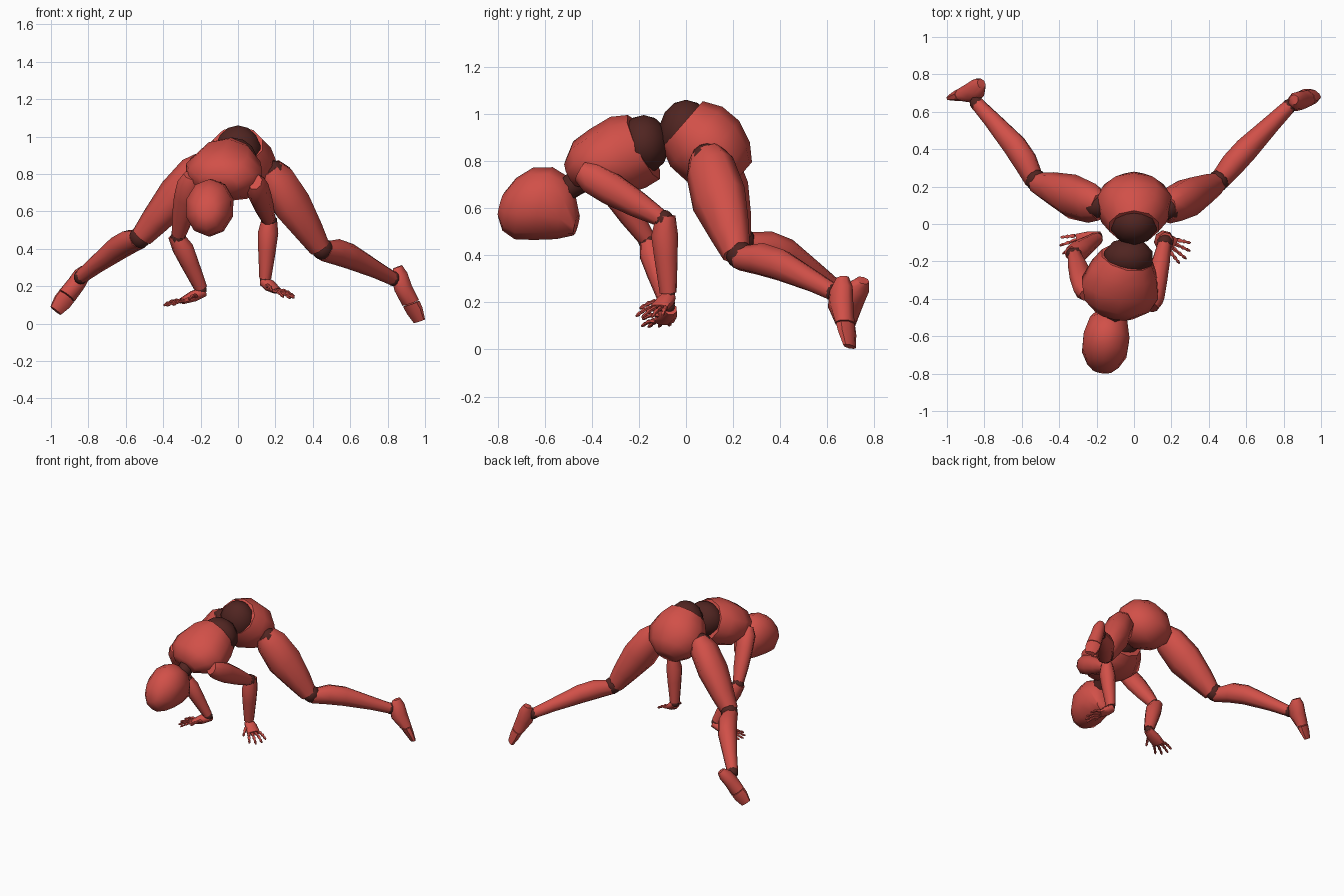
import bpy
import bmesh
import math
from mathutils import Vector, Matrix

if "Cube" in bpy.data.objects:
    bpy.data.objects.remove(bpy.data.objects["Cube"], do_unlink=True)


def make_material(name, colour):
    mat = bpy.data.materials.new(name)
    mat.use_nodes = True
    mat.diffuse_color = colour
    shader = mat.node_tree.nodes["Principled BSDF"]
    shader.inputs["Base Color"].default_value = colour
    shader.inputs["Roughness"].default_value = 0.6
    return mat


SKIN = make_material("red_shell", (0.64, 0.08, 0.065, 1))
JOINT = make_material("dark_joint", (0.08, 0.018, 0.015, 1))


def finish(name, bm, mat):
    bmesh.ops.recalc_face_normals(bm, faces=bm.faces)
    mesh = bpy.data.meshes.new(name)
    bm.to_mesh(mesh)
    bm.free()
    mesh.materials.append(mat)
    mesh.polygons.foreach_set("use_smooth", [True] * len(mesh.polygons))
    mesh.set_sharp_from_angle(angle=math.radians(55))
    obj = bpy.data.objects.new(name, mesh)
    bpy.context.collection.objects.link(obj)
    return obj


def loft(name, start, end, front, rings, mat=SKIN, sides=8):
    """Skin rings of (position, half width, half depth, shift to front) along an axis."""
    start, end, front = Vector(start), Vector(end), Vector(front)
    axis = end - start
    along = axis.normalized()
    front = (front - along * front.dot(along)).normalized()
    across = front.cross(along)
    bm = bmesh.new()
    loops = []
    for t, width, depth, shift in rings:
        centre = start + axis * t + front * shift
        loop = []
        for i in range(sides):
            a = math.tau * (i + 0.5) / sides
            loop.append(bm.verts.new(centre + across * (math.cos(a) * width * 1.05)
                                     + front * (math.sin(a) * depth * 1.05)))
        loops.append(loop)
    for low, high in zip(loops, loops[1:]):
        for i in range(sides):
            j = (i + 1) % sides
            bm.faces.new((low[i], low[j], high[j], high[i]))
    bm.faces.new(loops[0][::-1])
    bm.faces.new(loops[-1])
    return finish(name, bm, mat)


def ball(name, centre, radii, mat=JOINT):
    bm = bmesh.new()
    bmesh.ops.create_uvsphere(bm, u_segments=10, v_segments=7, radius=1)
    bm.transform(Matrix.Translation(centre) @ Matrix.Diagonal((*radii, 1)))
    return finish(name, bm, mat)


# Head and neck
loft("head", (-0.17, -0.785, 0.615), (-0.13, -0.465, 0.53), (0, 0, -1),
     [(0, 0.05, 0.05, 0), (0.1, 0.085, 0.11, -0.01), (0.28, 0.12, 0.15, -0.03),
      (0.52, 0.123, 0.152, -0.05), (0.8, 0.1, 0.125, -0.05), (1, 0.06, 0.045, 0)],
     sides=10)
loft("neck", (-0.13, -0.56, 0.64), (-0.1, -0.42, 0.74), (0, 0, -1),
     [(0, 0.055, 0.055, 0), (0.5, 0.05, 0.05, 0), (1, 0.06, 0.06, 0)], JOINT)

# Torso, bent forward over the hands
loft("chest", (-0.1, -0.45, 0.735), (-0.035, -0.17, 0.875), (0, 0.46, -0.89),
     [(-0.08, 0.1, 0.06, -0.025), (0.13, 0.175, 0.115, -0.025), (0.4, 0.208, 0.15, -0.003),
      (0.73, 0.175, 0.16, 0), (0.95, 0.135, 0.145, 0.01)], sides=10)
ball("abdomen", (-0.03, -0.18, 0.87), (0.14, 0.11, 0.125))
ball("waist", (0, 0, 0.92), (0.13, 0.115, 0.14))
loft("pelvis", (0, -0.015, 0.955), (0, 0.22, 0.75), (0, -0.67, -0.74),
     [(0, 0.13, 0.125, 0), (0.25, 0.175, 0.16, 0), (0.55, 0.2, 0.162, 0),
      (0.85, 0.16, 0.125, 0), (1.05, 0.08, 0.07, 0)], sides=10)


def leg(side, hip, knee, ankle, heel, toe, bow):
    hip, knee, ankle, heel, toe = map(Vector, (hip, knee, ankle, heel, toe))
    shin = (ankle - knee).normalized()
    front = (knee - hip).normalized() - shin
    ball(side + "_hip_joint", hip, (0.075, 0.07, 0.07))
    loft(side + "_thigh", hip, knee, front,
         [(-0.06, 0.06, 0.075, 0), (0.08, 0.09, 0.105, 0), (0.4, 0.096, 0.118, 0.008),
          (0.75, 0.074, 0.085, 0.01), (0.97, 0.057, 0.058, 0.015)])
    ball(side + "_knee_joint", knee, (0.06, 0.06, 0.06))
    loft(side + "_shin", knee, ankle, front,
         [(0.02, 0.052, 0.052, 0.01), (0.2, 0.062, 0.068, -bow * 0.7), (0.4, 0.062, 0.066, -bow),
          (0.75, 0.046, 0.046, -bow * 0.5), (1, 0.036, 0.036, 0)])
    ball(side + "_ankle_joint", ankle, (0.04, 0.04, 0.04))
    loft(side + "_foot", heel, toe, -shin,
         [(-0.07, 0.025, 0.028, 0), (0.1, 0.042, 0.052, 0.012), (0.35, 0.045, 0.056, 0.02),
          (0.68, 0.05, 0.036, 0.004)])
    loft(side + "_toes", heel, toe, -shin,
         [(0.7, 0.05, 0.034, 0.002), (0.85, 0.05, 0.028, -0.003), (1.08, 0.036, 0.016, -0.01)])


leg("left", (0.185, 0.09, 0.805), (0.45, 0.23, 0.4), (0.83, 0.63, 0.24),
    (0.86, 0.665, 0.285), (0.957, 0.685, 0.03), 0.025)
leg("right", (-0.2, 0.1, 0.84), (-0.525, 0.235, 0.46), (-0.84, 0.645, 0.25),
    (-0.825, 0.745, 0.28), (-0.96, 0.675, 0.085), 0.038)


def hand(side, wrist, knuckles, aim, thumb_side):
    wrist, knuckles, aim = Vector(wrist), Vector(knuckles), Vector(aim)
    reach = knuckles - wrist
    up = Vector((0, 0, 1))
    across = aim.cross(up).normalized() * thumb_side
    loft(side + "_palm", wrist, knuckles, up,
         [(-0.15, 0.028, 0.026, 0), (0.4, 0.042, 0.03, 0), (1, 0.045, 0.017, 0)])
    # Each finger narrows at its two knuckle bends
    shape = [(0, 0.009, 0.009, 0), (0.15, 0.012, 0.012, 0.004), (0.38, 0.007, 0.007, 0.006),
             (0.5, 0.011, 0.01, 0.006), (0.7, 0.006, 0.006, 0.002),
             (0.82, 0.009, 0.009, 0), (1, 0.005, 0.005, -0.003)]
    for i, length in enumerate((0.09, 0.105, 0.1, 0.08)):
        spread = 1.5 - i
        base = knuckles + across * (spread * 0.024)
        tip = (aim + across * (spread * 0.22)).normalized()
        loft(f"{side}_finger_{i + 1}", base, base + tip * length, up, shape, sides=6)
    base = wrist + reach * 0.4 + across * 0.035
    tip = (aim + across * 0.7).normalized()
    loft(side + "_thumb", base, base + tip * 0.085, up, shape, sides=6)


def arm(side, shoulder, elbow, wrist):
    shoulder, elbow, wrist = map(Vector, (shoulder, elbow, wrist))
    front = (wrist - elbow).normalized() - (elbow - shoulder).normalized()
    ball(side + "_shoulder_joint", shoulder, (0.045, 0.045, 0.045))
    loft(side + "_upper_arm", shoulder, elbow, front,
         [(-0.12, 0.035, 0.045, 0), (0.03, 0.058, 0.066, 0), (0.3, 0.055, 0.068, 0),
          (0.65, 0.048, 0.055, 0), (0.96, 0.036, 0.036, 0)])
    ball(side + "_elbow_joint", elbow, (0.043, 0.043, 0.043))
    loft(side + "_forearm", elbow, wrist, front,
         [(-0.05, 0.038, 0.04, -0.01), (0.2, 0.052, 0.055, 0), (0.5, 0.045, 0.048, 0),
          (0.97, 0.03, 0.035, 0)])
    ball(side + "_wrist_joint", wrist, (0.03, 0.03, 0.03))


arm("left", (0.1, -0.41, 0.735), (0.165, -0.095, 0.55), (0.145, -0.075, 0.23))
hand("left", (0.145, -0.075, 0.22), (0.21, -0.115, 0.175), (0.8, -0.5, -0.35), 1)
arm("right", (-0.255, -0.36, 0.755), (-0.32, -0.16, 0.46), (-0.195, -0.075, 0.18))
hand("right", (-0.195, -0.07, 0.165), (-0.3, -0.095, 0.12), (-0.9, -0.42, -0.2), -1)
